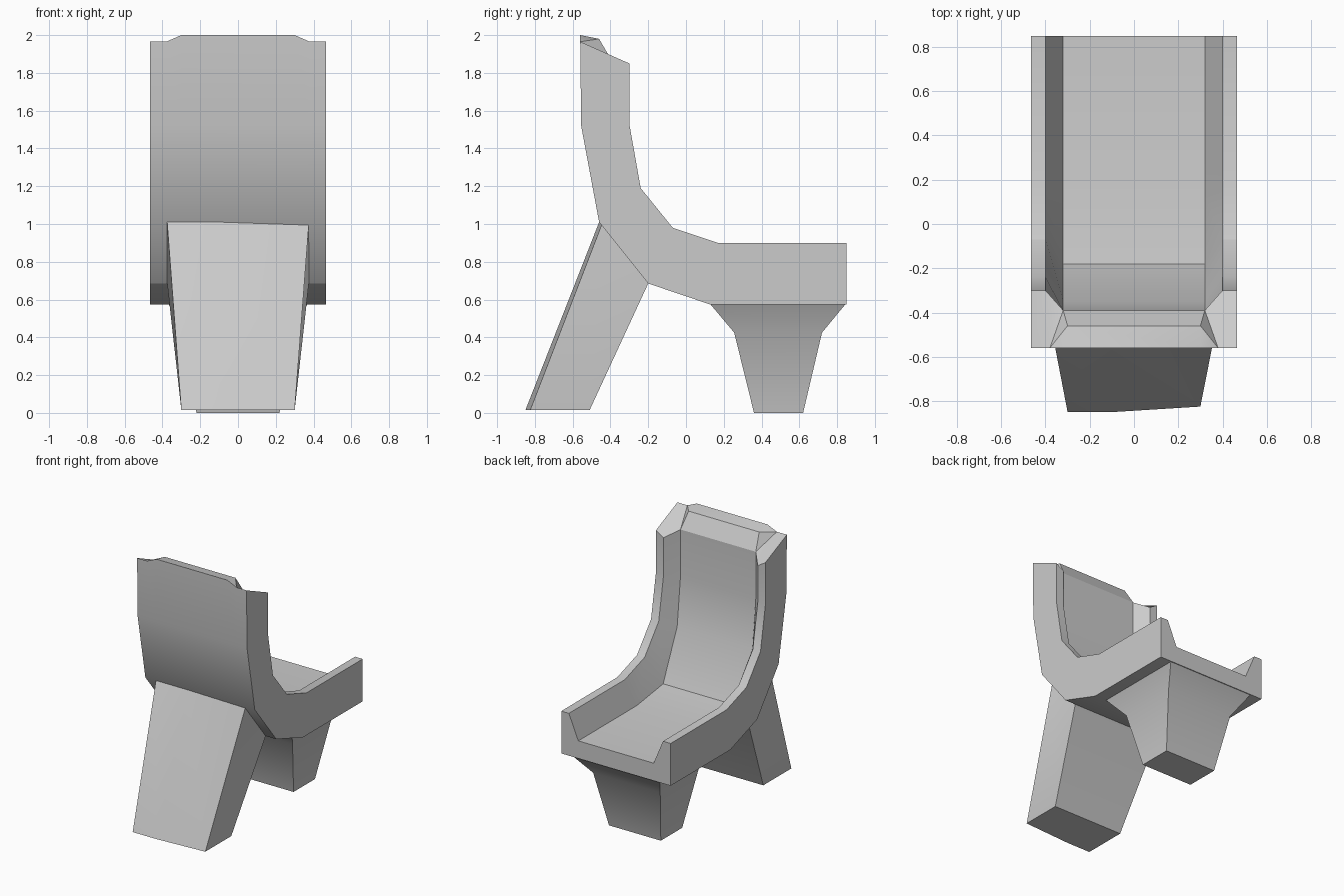
import bpy, bmesh, math

if "Cube" in bpy.data.objects:
    bpy.data.objects.remove(bpy.data.objects["Cube"])


def loft(name, rings, caps=(True, True), extra=(), extra_faces=()):
    """Skin a list of equal-length point rings into one mesh object."""
    bm = bmesh.new()
    rows = [[bm.verts.new(p) for p in r] for r in rings]
    n = len(rows[0])
    for a, b in zip(rows, rows[1:]):
        for i in range(n):
            j = (i + 1) % n
            bm.faces.new((a[i], a[j], b[j], b[i]))
    if caps[0]:
        bm.faces.new(rows[0])
    if caps[1]:
        bm.faces.new(rows[-1])
    top = rows[0] + [bm.verts.new(p) for p in extra]
    for f in extra_faces:
        bm.faces.new([top[i] for i in f])
    bmesh.ops.recalc_face_normals(bm, faces=bm.faces[:])
    me = bpy.data.meshes.new(name)
    bm.to_mesh(me)
    bm.free()
    ob = bpy.data.objects.new(name, me)
    bpy.context.collection.objects.link(ob)
    bpy.ops.object.select_all(action='DESELECT')
    bpy.context.view_layer.objects.active = ob
    ob.select_set(True)
    bpy.ops.object.shade_smooth_by_angle(angle=math.radians(30))
    return ob


# Seat shell: outer, rim and channel floor profiles in (y, z), top to seat end
outer = [(-.56, 1.965), (-.555, 1.52), (-.46, 1.01), (-.20, .685), (.125, .575), (.85, .575)]
rim = [(-.30, 1.85), (-.30, 1.53), (-.24, 1.19), (-.07, .98), (.17, .90), (.85, .90)]
floor = [(-.39, 1.86), (-.39, 1.50), (-.35, 1.13), (-.18, .755), (.14, .71), (.85, .71)]
rings = []
for k, (o, r, f) in enumerate(zip(outer, rim, floor)):
    up = .035 if k == 0 else 0      # raised middle of the back's top edge
    dip = .04 if k == 0 else 0      # notch inside the rim
    ring = [(x, o[0], o[1] + (up if abs(x) <= .3 else 0))
            for x in (-.465, -.38, -.30, .30, .38, .465)]
    ring += [(.465, *r), (.40, r[0], r[1] - dip), (.32, *f),
             (-.32, *f), (-.40, r[0], r[1] - dip), (-.465, *r)]
    rings.append(ring)
crest = [(.30, -.46, 1.98), (-.30, -.46, 1.98)]
top_faces = [(5, 6, 7, 4), (4, 7, 8), (4, 8, 12), (4, 12, 3),
             (0, 1, 10, 11), (1, 9, 10), (1, 13, 9), (1, 2, 13),
             (3, 12, 13, 2), (12, 8, 9, 13)]
loft("seat_shell", rings, (False, True), crest, top_faces)

# Slanted leg under the back, sunk slightly into the shell
loft("back_leg", [
    [(-.37, -.45, 1.025), (-.1, -.45, 1.025), (.37, -.44, 1.025), (.37, -.19, .70), (-.37, -.19, .70)],
    [(-.375, -.46, 1.01), (-.1, -.46, 1.01), (.375, -.445, 1.0), (.375, -.20, .685), (-.375, -.20, .685)],
    [(-.30, -.85, .015), (-.1, -.85, .015), (.30, -.825, .015), (.30, -.51, .015), (-.30, -.51, .015)],
])


# Tapered pedestal under the seat
def rect(w, y0, y1, z):
    return [(-w, y0, z), (w, y0, z), (w, y1, z), (-w, y1, z)]


loft("seat_leg", [rect(.37, .125, .848, .58), rect(.285, .255, .72, .425), rect(.22, .36, .62, 0)])
